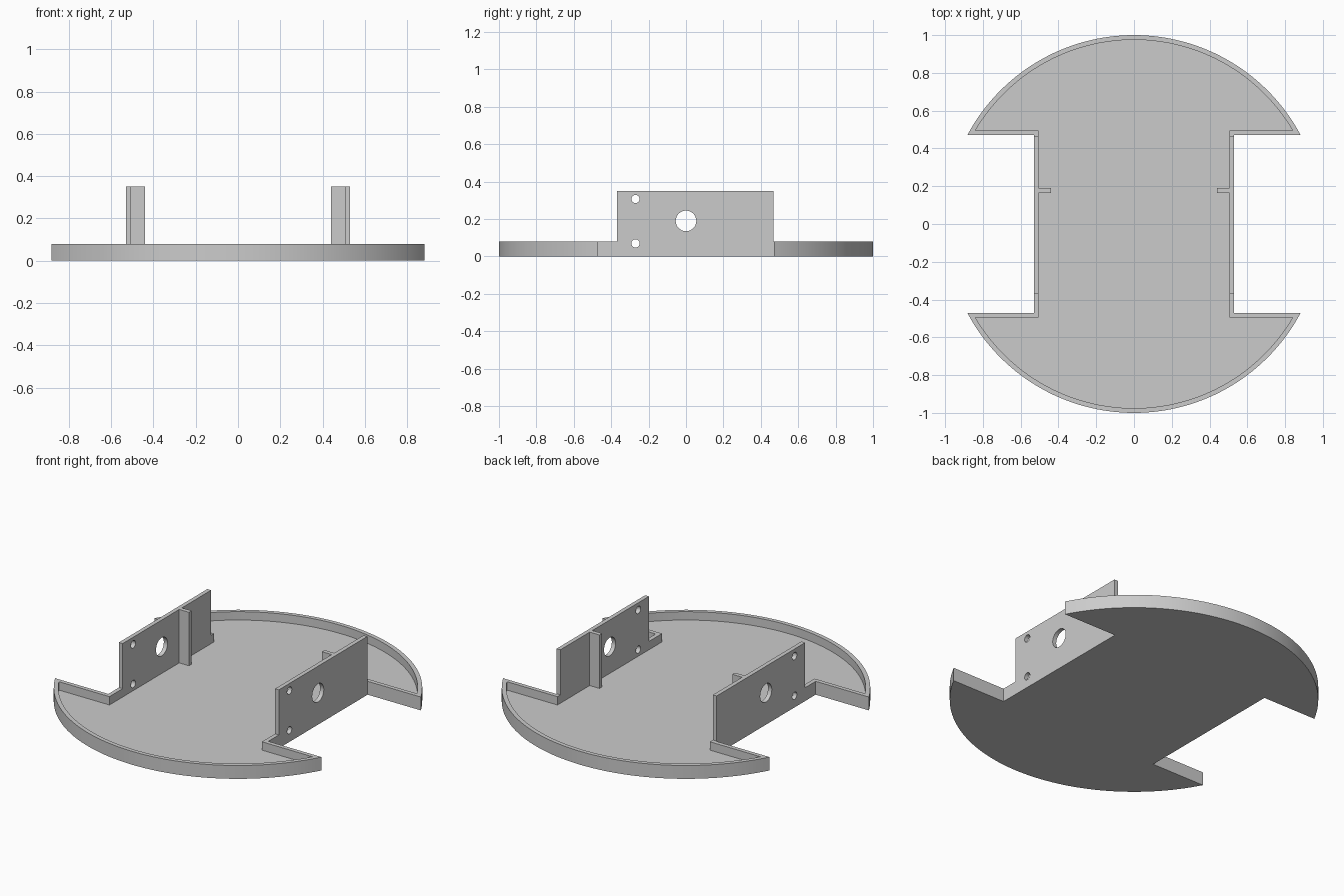
import bpy, bmesh, math
from mathutils import Matrix

cube = bpy.data.objects.get("Cube")
if cube:
    bpy.data.objects.remove(cube, do_unlink=True)

RIM_TOP, FLOOR, WALL_TOP = 0.08, 0.03, 0.35
WAIST, NOTCH, THICK = 0.53, 0.47, 0.025

grey = bpy.data.materials.new("plain grey")
grey.use_nodes = True
grey.diffuse_color = (0.6, 0.6, 0.6, 1)
grey.node_tree.nodes["Principled BSDF"].inputs["Base Color"].default_value = (0.6, 0.6, 0.6, 1)


def finish(name, bm):
    bmesh.ops.recalc_face_normals(bm, faces=bm.faces)
    mesh = bpy.data.meshes.new(name)
    bm.to_mesh(mesh)
    bm.free()
    mesh.materials.append(grey)
    obj = bpy.data.objects.new(name, mesh)
    bpy.context.collection.objects.link(obj)
    return obj


def prism(name, outline, z0, z1):
    bm = bmesh.new()
    face = bm.faces.new([bm.verts.new((x, y, z0)) for x, y in outline])
    top = bmesh.ops.extrude_face_region(bm, geom=[face])["geom"]
    verts = [v for v in top if isinstance(v, bmesh.types.BMVert)]
    bmesh.ops.translate(bm, verts=verts, vec=(0, 0, z1 - z0))
    return finish(name, bm)


def box(name, x0, x1, y0, y1, z0, z1):
    return prism(name, [(x0, y0), (x1, y0), (x1, y1), (x0, y1)], z0, z1)


def rod(name, y, z, radius):
    bm = bmesh.new()
    place = Matrix.Translation((0, y, z)) @ Matrix.Rotation(math.pi / 2, 4, 'Y')
    bmesh.ops.create_cone(bm, cap_ends=True, segments=32, radius1=radius,
                          radius2=radius, depth=3, matrix=place)
    return finish(name, bm)


def notched_disc(inset, steps=64):
    """Disc outline with a rectangular notch on each side, shrunk by inset."""
    r, x, y = 1 - inset, WAIST - inset, NOTCH + inset
    start = math.asin(y / r)
    arc = [start + (math.pi - 2 * start) * i / steps for i in range(steps + 1)]
    back = [(r * math.cos(a), r * math.sin(a)) for a in arc]
    half = [(x, y)] + back + [(-x, y)]
    return half + [(-px, -py) for px, py in half]


def cut(obj, cutter):
    cutter.hide_render = True
    mod = obj.modifiers.new("cut", 'BOOLEAN')
    mod.operation, mod.solver, mod.object = 'DIFFERENCE', 'EXACT', cutter
    bpy.context.view_layer.objects.active = obj
    bpy.ops.object.modifier_apply(modifier=mod.name)


# Shallow tray with raised rim
tray = prism("tray", notched_disc(0), 0, RIM_TOP)
cutters = [prism("tray_cavity", notched_disc(THICK), FLOOR, 1)]
cut(tray, cutters[0])

# Upright side plates and their stiffening ribs
walls, ribs = [], []
for side, s in (("left", 1), ("right", -1)):
    walls.append(box(side + "_wall", s * (WAIST - THICK), s * WAIST,
                     -0.37, 0.467, RIM_TOP, WALL_TOP))
    ribs.append(box(side + "_rib", s * 0.44, s * (WAIST - THICK),
                    0.165, 0.19, FLOOR, WALL_TOP))

# Axle hole and two screw holes through both sides
axle = rod("axle_hole", 0, 0.19, 0.055)
upper = rod("upper_screw_hole", -0.27, 0.307, 0.022)
lower = rod("lower_screw_hole", -0.27, 0.07, 0.022)
cutters += [axle, upper, lower]
for wall in walls:
    for hole in (axle, upper, lower):
        cut(wall, hole)
cut(tray, lower)

for cutter in cutters:
    bpy.data.objects.remove(cutter, do_unlink=True)

# Smooth the round surfaces, keep the corners sharp
bpy.ops.object.select_all(action='DESELECT')
for obj in [tray] + walls:
    obj.select_set(True)
bpy.context.view_layer.objects.active = tray
bpy.ops.object.shade_smooth_by_angle(angle=math.radians(30))
